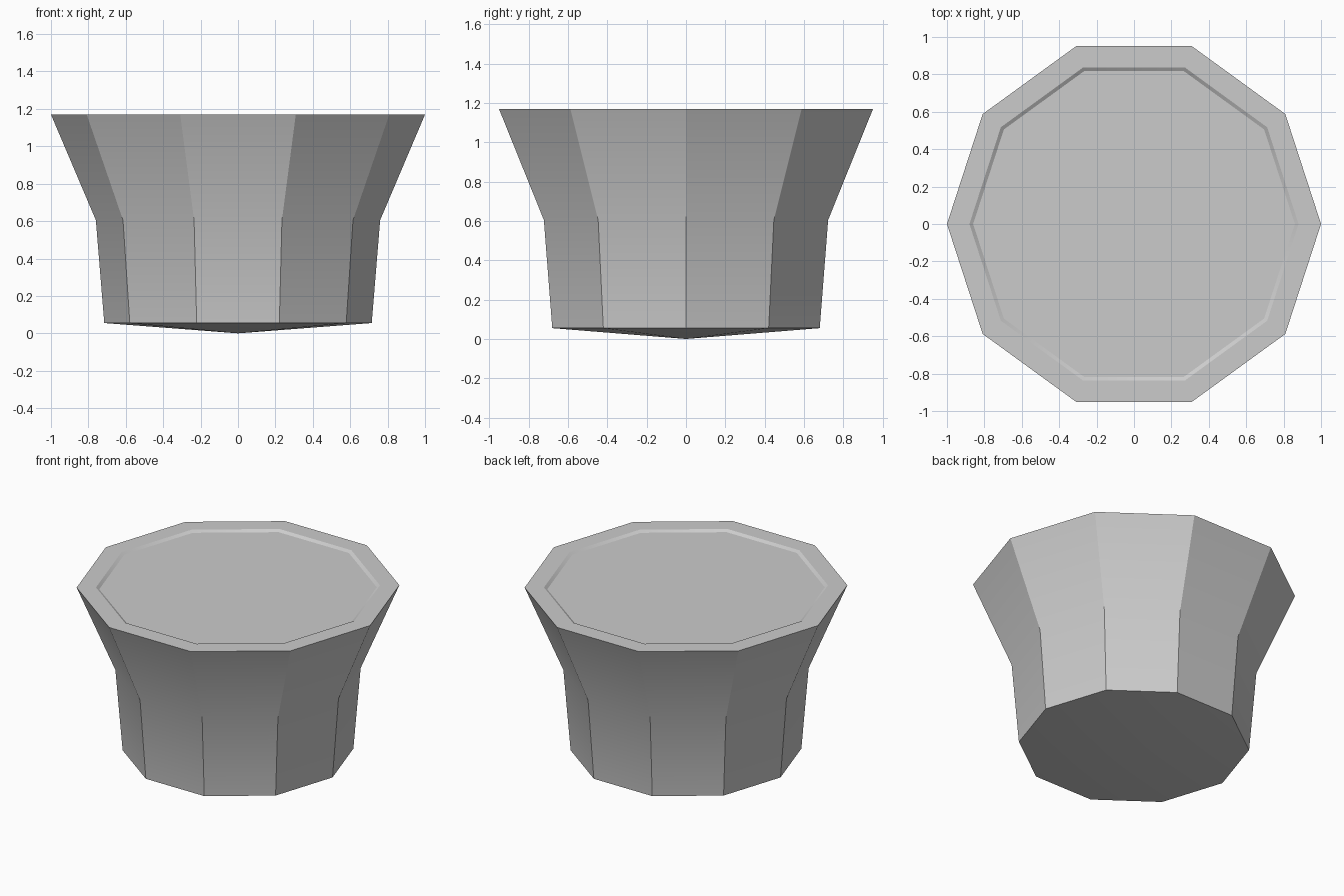
import bpy, bmesh, math

if "Cube" in bpy.data.objects:
    bpy.data.objects.remove(bpy.data.objects["Cube"])

SIDES = 10


def lathe(name, profile):
    """Revolve (radius, z) points in ten sides; radius 0 makes a single pole."""
    bm = bmesh.new()
    rings = []
    for r, z in profile:
        if r == 0:
            rings.append([bm.verts.new((0, 0, z))] * SIDES)
        else:
            rings.append([bm.verts.new((r * math.cos(i * math.tau / SIDES),
                                        r * math.sin(i * math.tau / SIDES), z))
                          for i in range(SIDES)])
    for a, b in zip(rings, rings[1:]):
        for i in range(SIDES):
            j = (i + 1) % SIDES
            quad = [a[i], a[j], b[j], b[i]]
            bm.faces.new(list(dict.fromkeys(quad)))
    mesh = bpy.data.meshes.new(name)
    bm.to_mesh(mesh)
    bm.free()
    obj = bpy.data.objects.new(name, mesh)
    bpy.context.collection.objects.link(obj)
    bpy.ops.object.select_all(action='DESELECT')
    obj.select_set(True)
    bpy.context.view_layer.objects.active = obj
    bpy.ops.object.shade_smooth_by_angle(angle=math.radians(30))
    return obj


# Flared pot: pointed underside, straight foot, wide flare, flat rim, inner lip
lathe("pot", [(0, 0), (0.715, 0.055), (0.76, 0.605), (1.0, 1.17),
              (0.88, 1.17), (0.86, 1.157)])

# Flat filling just below the rim
lathe("filling", [(0.86, 1.157), (0, 1.157)])
